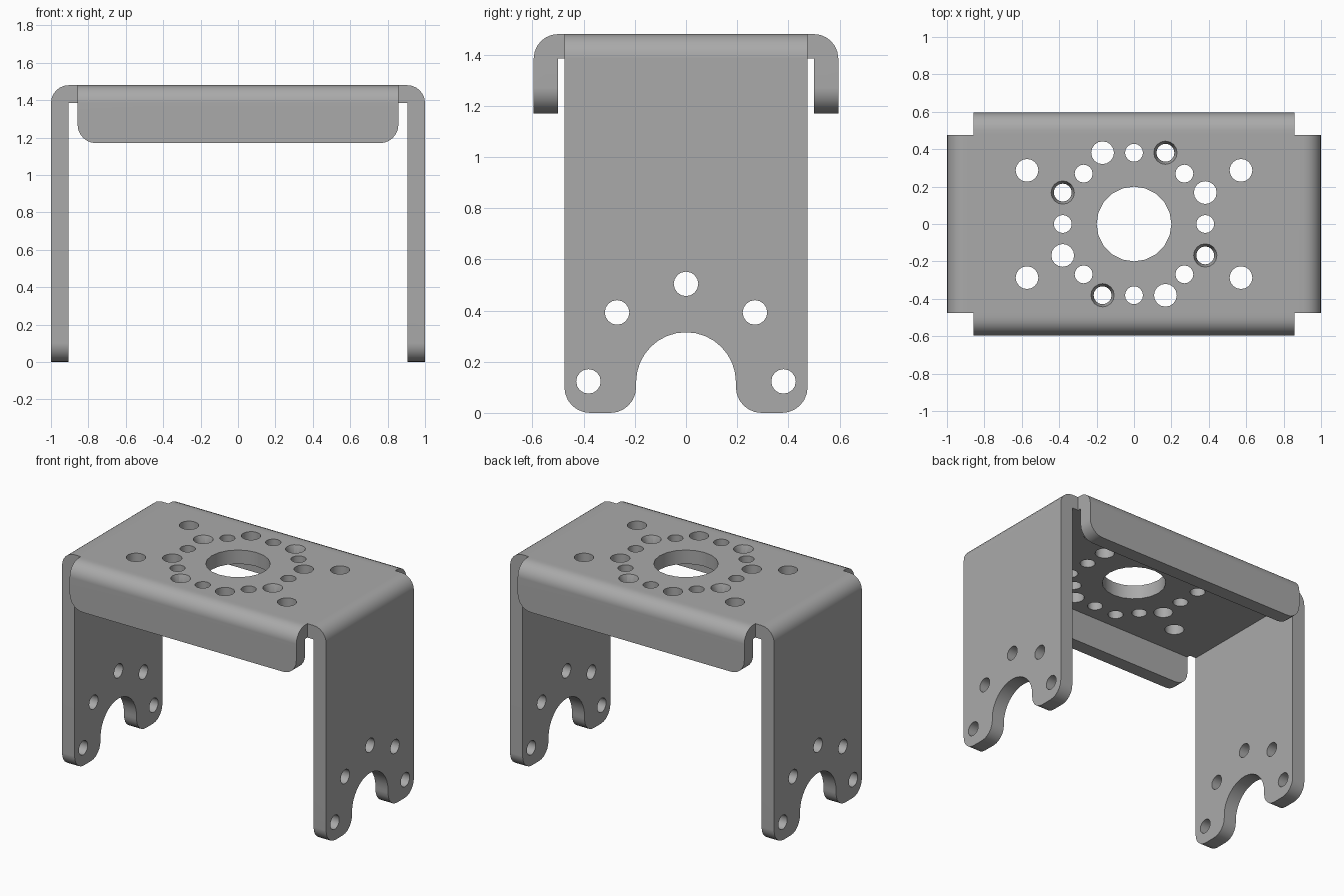
import bpy, bmesh
from math import sin, cos, pi, radians
from mathutils import Matrix

if "Cube" in bpy.data.objects:
    bpy.data.objects.remove(bpy.data.objects["Cube"])

X, Y, Z, T = 1.0, 0.475, 1.48, 0.095   # half length, leg half width, height, sheet thickness
FX, FY, FZ = 0.858, 0.595, 1.17        # flange half length, outer y, lower edge
LEG_Z = 0.12                           # centre height of the leg arch and hole circle


def arc(cx, cz, r, a0, a1, n=6):
    return [(cx + r * cos(radians(a0 + (a1 - a0) * i / n)),
             cz + r * sin(radians(a0 + (a1 - a0) * i / n))) for i in range(n + 1)]


def mirrored(half):
    """Complete an outline from its +u half."""
    return half + [(-u, v) for u, v in reversed(half) if abs(u) > 1e-6]


def prism(name, outline, axis, half):
    """Extrude a (u, z) outline along x or y, symmetric about 0."""
    bm = bmesh.new()
    put = (lambda u, v, d: (d, u, v)) if axis == 'x' else (lambda u, v, d: (u, d, v))
    face = bm.faces.new([bm.verts.new(put(u, v, -half)) for u, v in outline])
    ext = bmesh.ops.extrude_face_region(bm, geom=[face])
    shift = (2 * half, 0, 0) if axis == 'x' else (0, 2 * half, 0)
    bmesh.ops.translate(bm, verts=[v for v in ext['geom'] if isinstance(v, bmesh.types.BMVert)],
                        vec=shift)
    bmesh.ops.recalc_face_normals(bm, faces=bm.faces)
    return to_object(name, bm)


def to_object(name, bm):
    mesh = bpy.data.meshes.new(name)
    bm.to_mesh(mesh)
    bm.free()
    ob = bpy.data.objects.new(name, mesh)
    bpy.context.collection.objects.link(ob)
    return ob


def combine(target, other, operation):
    mod = target.modifiers.new("combine", 'BOOLEAN')
    mod.operation, mod.solver, mod.object = operation, 'EXACT', other
    bpy.context.view_layer.objects.active = target
    bpy.ops.object.modifier_apply(modifier=mod.name)
    bpy.data.objects.remove(other)


def channel(w, z0):
    """Bent sheet section: rounded outside, square inside."""
    return mirrored([(w - T, Z - T), (w - T, z0), (w, z0)] + arc(w - T, Z - T, T, 0, 90))[::1]


# Long channel with the two legs, trimmed to the foot outline
bracket = prism("mounting_bracket", channel(X, 0), 'y', Y)
foot = (arc(0, LEG_Z, 0.195, 90, 0, 8) + arc(0.295, 0.1, 0.1, 180, 270)
        + arc(Y - 0.1, 0.1, 0.1, 270, 360) + [(Y, 1.7)])
combine(bracket, prism("foot_outline", mirrored(foot), 'x', 1.2), 'INTERSECT')

# Short channel with the front and back flanges, lower corners rounded
flanges = prism("flanges", channel(FY, FZ), 'x', FX)
lip = arc(FX - 0.1, FZ + 0.1, 0.1, 270, 360) + [(FX, 1.7)]
combine(flanges, prism("lip_outline", mirrored(lip), 'y', 0.8), 'INTERSECT')
combine(bracket, flanges, 'UNION')

# Hole cutters
bm = bmesh.new()


def drill(loc, r1, depth, axis='z', r2=None, sides=16):
    rot = Matrix.Rotation(pi / 2, 4, 'Y') if axis == 'x' else Matrix()
    bmesh.ops.create_cone(bm, cap_ends=True, segments=sides, radius1=r1,
                          radius2=r1 if r2 is None else r2, depth=depth,
                          matrix=Matrix.Translation(loc) @ rot)


drill((0, 0, Z), 0.2, 0.4, sides=20)
for sx in (-1, 1):
    for sy in (-1, 1):
        drill((sx * 0.572, sy * 0.287, Z), 0.061, 0.4)
for i in range(8):
    a = i * pi / 4
    drill((0.381 * cos(a), 0.381 * sin(a), Z), 0.048, 0.4)
sinks = []
for i in range(4):
    c, s = round(cos(i * pi / 2)), round(sin(i * pi / 2))
    px, py = 0.381, 0.168
    drill((px * c - py * s, px * s + py * c, Z), 0.061, 0.4)       # plain hole
    qx, qy = 0.381, -0.168
    pos = (qx * c - qy * s, qx * s + qy * c)
    drill((*pos, Z), 0.048, 0.4)                                   # countersunk hole
    sinks.append(pos)
for a in (0, 45, 90, 135, 180):
    drill((0, 0.381 * cos(radians(a)), LEG_Z + 0.003 + 0.381 * sin(radians(a))), 0.048, 2.4, 'x')
combine(bracket, to_object("hole_cutters", bm), 'DIFFERENCE')

# Countersinks on the top face
bm = bmesh.new()
for pos in sinks:
    drill((*pos, Z - 0.01), 0.046, 0.08, r2=0.072, sides=16)
combine(bracket, to_object("countersink_cutters", bm), 'DIFFERENCE')

# Finish: one grey metal, smooth bends with crisp edges
metal = bpy.data.materials.new("grey metal")
metal.diffuse_color = (0.40, 0.40, 0.40, 1)
metal.use_nodes = True
metal.node_tree.nodes["Principled BSDF"].inputs["Base Color"].default_value = metal.diffuse_color
bracket.data.materials.clear()
bracket.data.materials.append(metal)
for poly in bracket.data.polygons:
    poly.material_index = 0
bpy.context.view_layer.objects.active = bracket
bracket.select_set(True)
bpy.ops.object.shade_smooth_by_angle(angle=radians(30))
bracket.modifiers.new("even shading", 'WEIGHTED_NORMAL').keep_sharp = True
